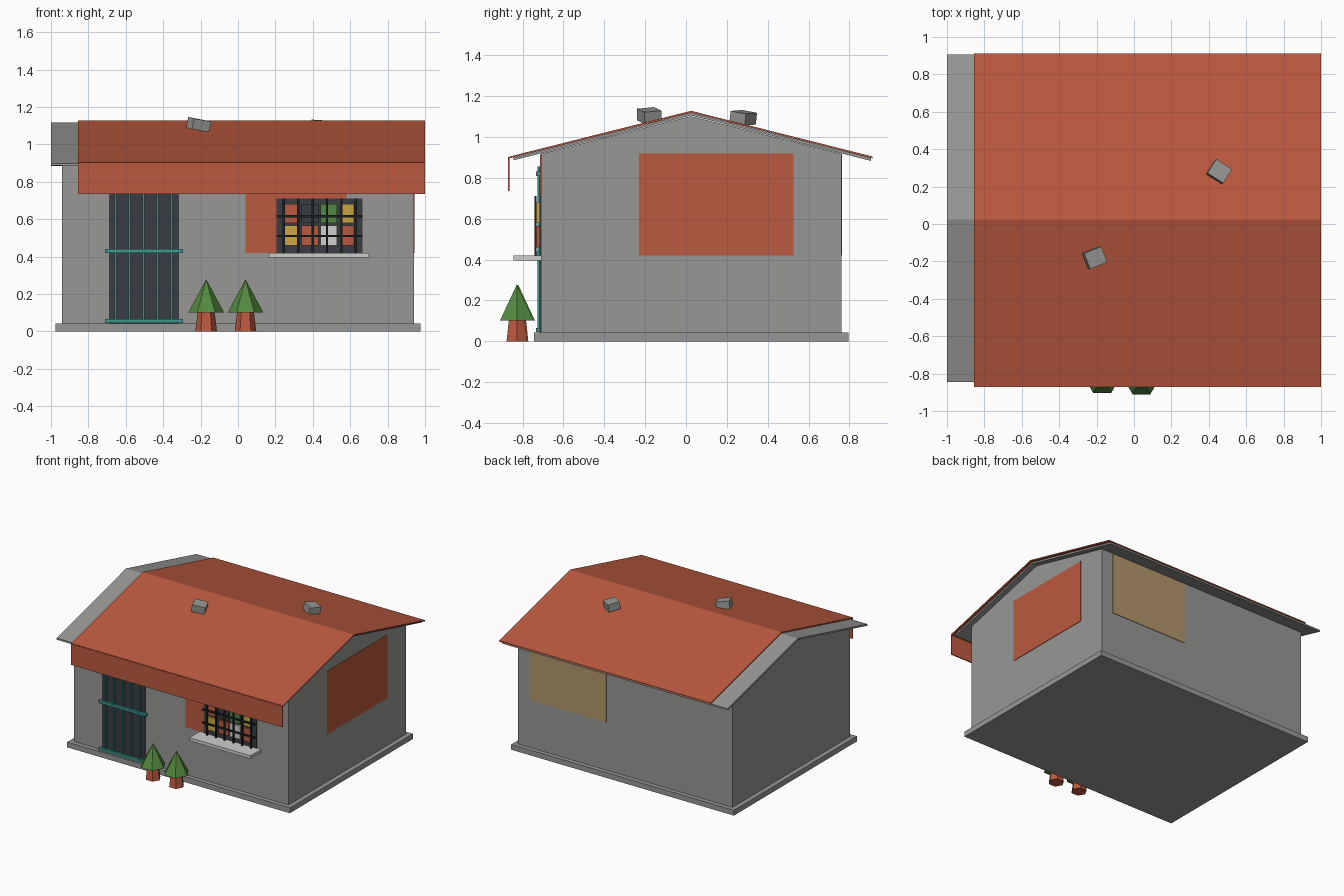
import bpy, math

cube = bpy.data.objects.get("Cube")
if cube:
    bpy.data.objects.remove(cube, do_unlink=True)


def material(name, r, g, b):
    m = bpy.data.materials.new(name)
    m.use_nodes = True
    m.diffuse_color = (r, g, b, 1)
    m.node_tree.nodes["Principled BSDF"].inputs["Base Color"].default_value = (r, g, b, 1)
    return m


RED = material("terracotta", 0.5, 0.1, 0.05)
GREY = material("concrete grey", 0.31, 0.31, 0.3)
WHITE = material("pale stone", 0.62, 0.62, 0.61)
GREEN = material("leaf green", 0.085, 0.25, 0.05)
YELLOW = material("yellow", 0.62, 0.39, 0.05)
TEAL = material("teal", 0.045, 0.3, 0.27)
DARK = material("dark slate", 0.04, 0.046, 0.055)
BLACK = material("black iron", 0.012, 0.014, 0.017)
TAN = material("tan", 0.45, 0.31, 0.15)


def mesh(name, verts, faces, mat):
    me = bpy.data.meshes.new(name)
    me.from_pydata(verts, [], faces)
    me.materials.append(mat)
    ob = bpy.data.objects.new(name, me)
    bpy.context.collection.objects.link(ob)
    return ob


def extrude_x(name, profile, x0, x1, mat):
    """Extrude a closed (y, z) outline, given anticlockwise, along x."""
    n = len(profile)
    verts = [(x, y, z) for x in (x0, x1) for y, z in profile]
    faces = [tuple(reversed(range(n))), tuple(range(n, 2 * n))]
    faces += [(i, (i + 1) % n, (i + 1) % n + n, i + n) for i in range(n)]
    return mesh(name, verts, faces, mat)


def box(name, x0, x1, y0, y1, z0, z1, mat):
    return extrude_x(name, [(y0, z0), (y1, z0), (y1, z1), (y0, z1)], x0, x1, mat)


def cone(name, x, y, z0, z1, r0, r1, mat):
    bpy.ops.mesh.primitive_cone_add(vertices=6, radius1=r0, radius2=r1, depth=z1 - z0,
                                    location=(x, y, (z0 + z1) / 2),
                                    rotation=(0, 0, math.radians(30)))
    ob = bpy.context.object
    ob.name = name
    ob.data.materials.append(mat)


# Base slab and gabled walls
FRONT, BACK, SIDE, RIDGE = -0.71, 0.76, 0.94, 0.025
box("base_slab", -0.977, 0.977, -0.745, 0.795, 0, 0.042, GREY)
extrude_x("walls", [(FRONT, 0.042), (BACK, 0.042), (BACK, 0.918),
                    (RIDGE, 1.102), (FRONT, 0.918)], -SIDE, SIDE, GREY)


# Roof: grey sheet with the tiled sheet over it
def roof(name, x0, x1, y0, y1, top, thick, mat):
    slope = 0.252
    ends = [(y, top - slope * abs(y - RIDGE)) for y in (y0, RIDGE, y1)]
    lower = [(y, z - thick) for y, z in ends]
    extrude_x(name, lower + ends[::-1], x0, x1, mat)


roof("roof_underlay", -1.0, 0.98, -0.845, 0.905, 1.118, 0.013, GREY)
roof("roof_tiles", -0.855, 1.0, -0.865, 0.912, 1.128, 0.009, RED)
box("front_fascia", -0.855, 1.0, -0.872, -0.864, 0.735, 0.902, RED)

# Painted wall panels
box("front_panel", 0.04, 0.58, FRONT - 0.004, FRONT, 0.42, 0.915, RED)
box("side_panel", SIDE, SIDE + 0.004, -0.23, 0.525, 0.42, 0.92, RED)
box("back_panel", 0.165, 0.84, BACK, BACK + 0.004, 0.42, 0.915, TAN)

# Door with its grille
box("door", -0.69, -0.315, FRONT - 0.006, FRONT, 0.042, 0.855, DARK)
for i in range(5):
    x = -0.655 + 0.075 * i
    box(f"door_bar_{i + 1}", x - 0.005, x + 0.005, -0.726, -0.716, 0.05, 0.855, TEAL)
for i, z in enumerate((0.055, 0.43, 0.82)):
    box(f"door_rail_{i + 1}", -0.71, -0.295, -0.735, -0.712, z - 0.01, z + 0.01, TEAL)

# Window with coloured panes, iron bars and a sill
box("window_back", 0.205, 0.665, FRONT - 0.008, FRONT, 0.415, 0.71, DARK)
columns = [(0.245, 0.315), (0.34, 0.43), (0.44, 0.53), (0.55, 0.62)]
rows = [(0.58, 0.68, (RED, DARK, GREEN, YELLOW)), (0.46, 0.565, (YELLOW, RED, WHITE, RED))]
for z0, z1, mats in rows:
    for (x0, x1), mat in zip(columns, mats):
        box("window_pane", x0, x1, -0.732, FRONT, z0, z1, mat)
for i in range(6):
    x = 0.245 + 0.077 * i
    box(f"window_bar_{i + 1}", x - 0.006, x + 0.006, -0.742, -0.732, 0.415, 0.71, BLACK)
for i, z in enumerate((0.51, 0.615)):
    box(f"window_rail_{i + 1}", 0.205, 0.665, -0.742, -0.732, z - 0.006, z + 0.006, BLACK)
box("window_sill", 0.165, 0.70, -0.845, FRONT, 0.395, 0.42, WHITE)

# Loose blocks resting on the roof
for name, loc, size, rot in (
        ("front_roof_block", (-0.21, -0.18, 1.105), (0.1, 0.09, 0.058), (5, 10, 22)),
        ("back_roof_block", (0.455, 0.28, 1.094), (0.1, 0.09, 0.058), (-9, 3, -33))):
    h = [s / 2 for s in size]
    block = box(name, -h[0], h[0], -h[1], h[1], -h[2], h[2], GREY)
    block.location = loc
    block.rotation_euler = [math.radians(a) for a in rot]

# Two small trees
for name, x, y in (("right_tree", -0.17, -0.822), ("left_tree", 0.04, -0.828)):
    cone(name + "_trunk", x, y, 0, 0.105, 0.058, 0.045, RED)
    cone(name + "_crown", x, y, 0.102, 0.278, 0.095, 0, GREEN)
